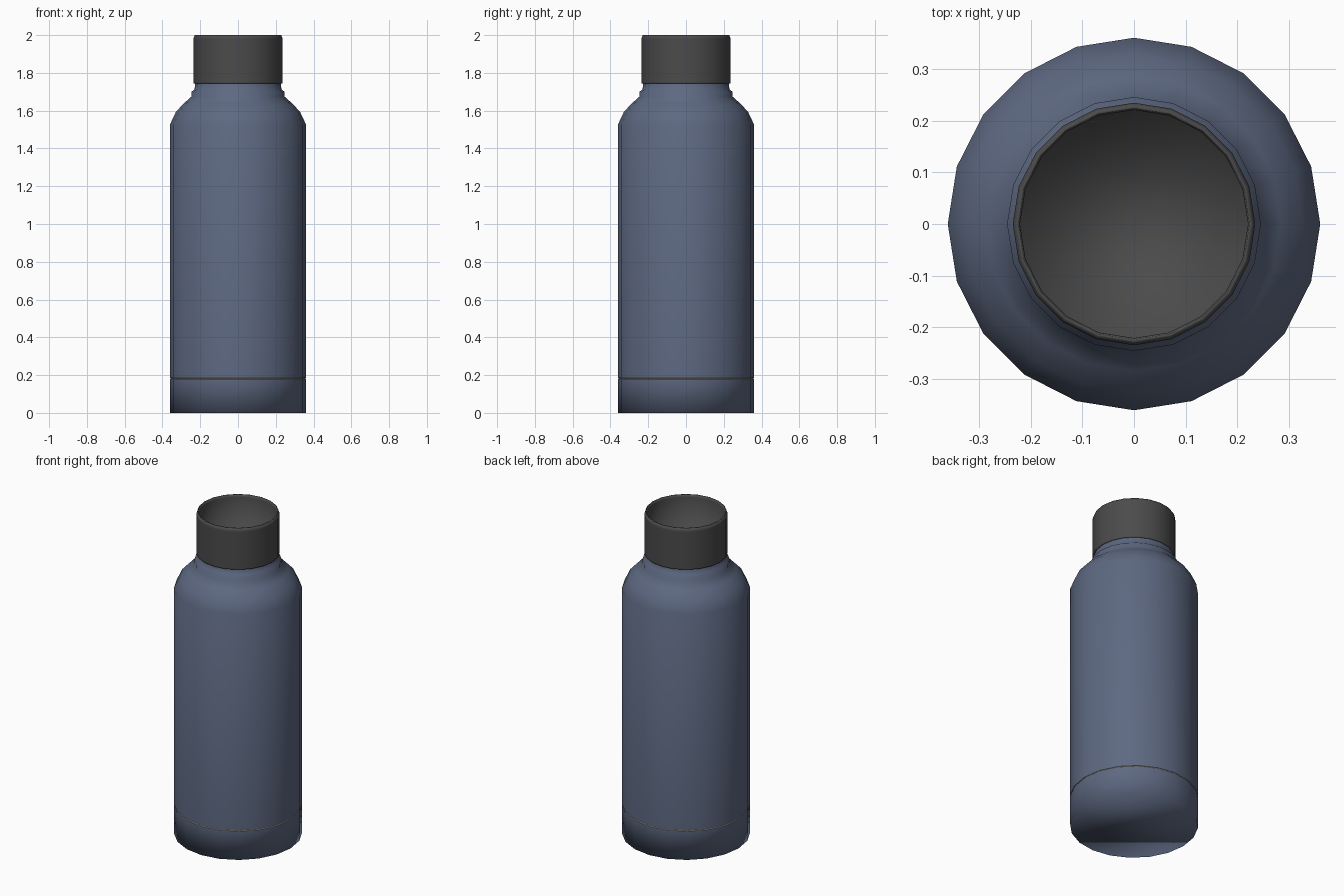
import bpy, bmesh, math

if "Cube" in bpy.data.objects:
    bpy.data.objects.remove(bpy.data.objects["Cube"])

SIDES = 20


def material(name, rgb):
    m = bpy.data.materials.new(name)
    m.diffuse_color = (*rgb, 1)
    m.use_nodes = True
    m.node_tree.nodes["Principled BSDF"].inputs["Base Color"].default_value = m.diffuse_color
    return m


def lathe(name, profile, mat, cap_first=False, cap_last=False):
    """Spin a list of (radius, z) points round the z axis, smooth shaded."""
    bm = bmesh.new()
    rings = []
    for r, z in profile:
        rings.append([bm.verts.new((r * math.cos(2 * math.pi * i / SIDES),
                                    r * math.sin(2 * math.pi * i / SIDES), z))
                      for i in range(SIDES)])
    for a, b in zip(rings, rings[1:]):
        for i in range(SIDES):
            j = (i + 1) % SIDES
            bm.faces.new((a[i], a[j], b[j], b[i]))
    if cap_first:
        bm.faces.new(rings[0][::-1])
    if cap_last:
        bm.faces.new(rings[-1])
    for f in bm.faces:
        f.smooth = True
    mesh = bpy.data.meshes.new(name)
    bm.to_mesh(mesh)
    bm.free()
    mesh.materials.append(mat)
    obj = bpy.data.objects.new(name, mesh)
    bpy.context.collection.objects.link(obj)
    return obj


blue = material("blue_steel", (0.11, 0.14, 0.22))
dark = material("dark_grey", (0.07, 0.07, 0.07))
tan = material("tan_trim", (0.40, 0.36, 0.30))

# Base with flat, softly shaded underside
lathe("base", [(0.361, 0), (0.361, 0.178)], blue, cap_first=True)

# Thin pale line set slightly into the wall
lathe("trim_line", [(0.361, 0.178), (0.357, 0.179), (0.357, 0.183),
                    (0.361, 0.184)], tan)

# Main wall, rounded shoulder and neck with a small bead
lathe("body", [(0.361, 0.184), (0.361, 1.525), (0.328, 1.595), (0.285, 1.64),
               (0.246, 1.675), (0.246, 1.70), (0.230, 1.712),
               (0.226, 1.75)], blue)

# Cup-shaped cap with bevelled rim, open on top
lathe("cap", [(0.222, 1.745), (0.235, 1.745), (0.235, 1.75), (0.235, 1.978),
              (0.235, 1.985), (0.229, 2.0), (0.224, 2.0), (0.221, 1.985),
              (0.221, 1.76)], dark, cap_last=True)
